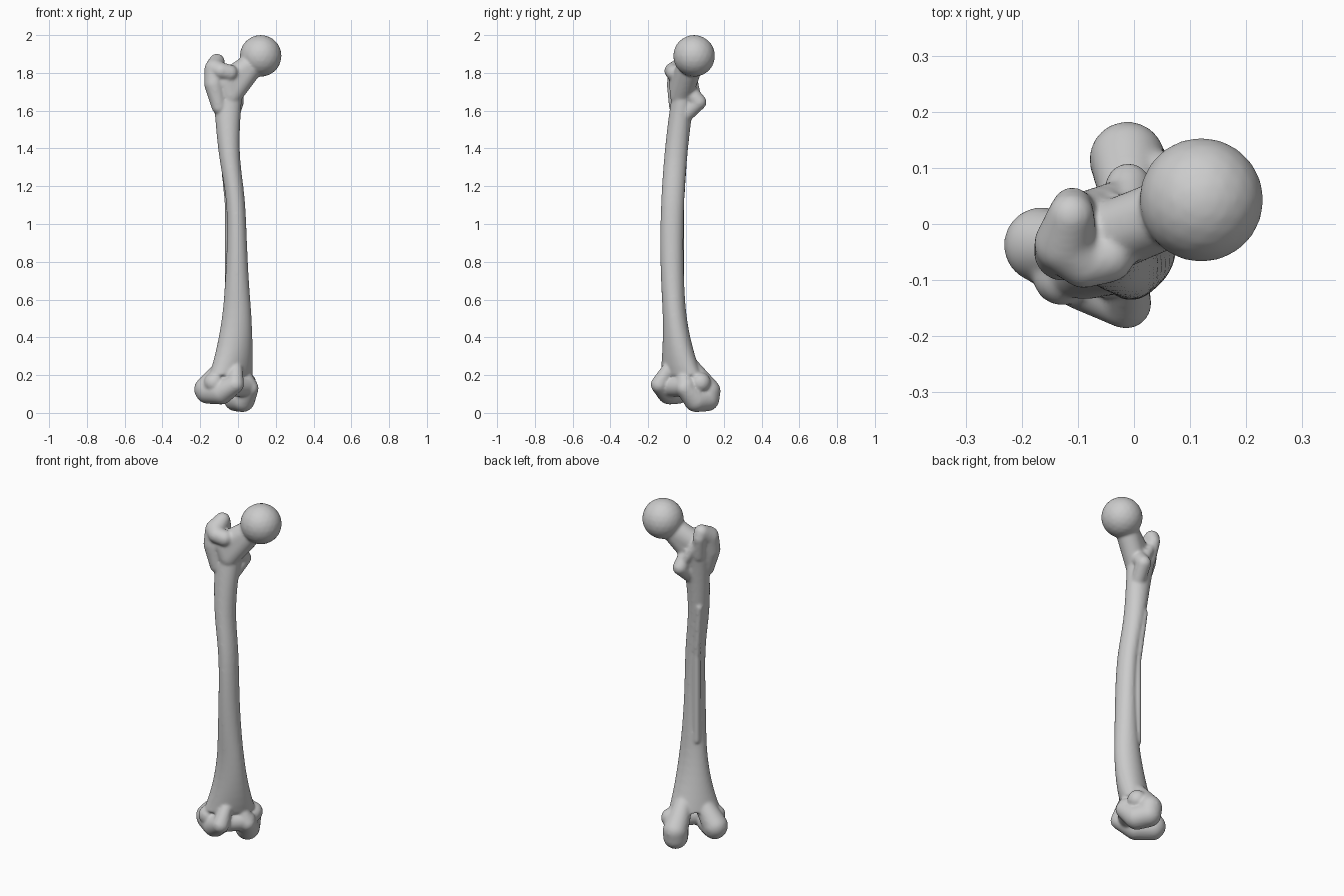
import bpy, bmesh
from math import cos, acos, pi, tanh
from mathutils import Vector

cube = bpy.data.objects.get("Cube")
if cube:
    bpy.data.objects.remove(cube, do_unlink=True)

bone = bmesh.new()

# Unit ball used by every rounded lump
ball_mesh = bmesh.new()
bmesh.ops.create_icosphere(ball_mesh, subdivisions=3, radius=1)
unit_ball = [v.co.copy() for v in ball_mesh.verts]
ball_mesh.free()


def ball(x, y, z, r):
    """Points of a ball at a landmark."""
    return [Vector((x, y, z)) + point * r for point in unit_ball]


def hull(*balls):
    """Convex skin around a group of balls."""
    verts = [bone.verts.new(point) for points in balls for point in points]
    bmesh.ops.convex_hull(bone, input=verts)
    loose = [v for v in verts if v.is_valid and not v.link_faces]
    bmesh.ops.delete(bone, geom=loose, context='VERTS')


def chain(*balls):
    """Tapered limbs joining each ball to the next."""
    for first, second in zip(balls, balls[1:]):
        hull(first, second)


def shaft_ring(z, sides=32):
    """Skewed ellipse that bows forward, drifts sideways and flares to both ends."""
    flare = max(0, 0.6 - z) ** 2
    centre_x = -0.03 - 0.025 * tanh((z - 1.25) * 6) - 0.2 * flare
    centre_y = -0.075 + 0.1 * (z - 0.9) ** 2
    radius_x = 0.05 + 0.08 * (z - 1.1) ** 2
    radius_y = 0.061 + 0.3 * flare
    phase = acos(3 * flare)
    turns = [2 * pi * i / sides for i in range(sides)]
    return [bone.verts.new((centre_x + radius_x * cos(turn),
                            centre_y + radius_y * cos(turn - phase), z))
            for turn in turns]


# Shaft
rings = [shaft_ring(step / 20) for step in range(4, 36)]
for lower, upper in zip(rings, rings[1:]):
    for i in range(len(lower)):
        bone.faces.new((lower[i - 1], lower[i], upper[i], upper[i - 1]))
bone.faces.new(rings[0])
bone.faces.new(rings[-1])

# Rough ridge down the back of the shaft
ridge_low = ball(x=-0.05, y=-0.03, z=0.6, r=0.02)
ridge_middle = ball(x=-0.05, y=-0.03, z=1.1, r=0.02)
ridge_high = ball(x=-0.08, y=-0.01, z=1.4, r=0.02)
chain(ridge_low, ridge_middle, ridge_high)

# Ball head
hull(ball(x=0.12, y=0.043, z=1.89, r=0.111))

# Neck, taller than it is deep
neck_root_top = ball(x=-0.07, y=-0.03, z=1.75, r=0.06)
neck_root_bottom = ball(x=-0.04, y=-0.025, z=1.68, r=0.06)
neck_end_top = ball(x=0.09, y=0.03, z=1.86, r=0.06)
neck_end_bottom = ball(x=0.08, y=0.03, z=1.84, r=0.06)
hull(neck_root_top, neck_root_bottom, neck_end_top, neck_end_bottom)

# Large outer knob with a hooked tip at the back
knob_root = ball(x=-0.1, y=-0.05, z=1.62, r=0.04)
knob_side = ball(x=-0.127, y=-0.05, z=1.74, r=0.052)
knob_top = ball(x=-0.123, y=-0.035, z=1.82, r=0.055)
knob_hook = ball(x=-0.112, y=0.015, z=1.86, r=0.042)
knob_back = ball(x=-0.11, y=0.03, z=1.83, r=0.036)
knob_tail = ball(x=-0.09, y=0.01, z=1.72, r=0.04)
chain(knob_root, knob_side, knob_top, knob_hook, knob_back, knob_tail)

# Shoulder running from the knob to the front of the neck
shoulder = ball(x=-0.09, y=-0.07, z=1.81, r=0.045)
shoulder_end = ball(x=-0.045, y=-0.06, z=1.8, r=0.045)
chain(knob_top, shoulder, shoulder_end)

# Small inner knob at the back, with a crest up to the large one
small_root = ball(x=-0.03, y=0, z=1.58, r=0.04)
small_knob = ball(x=-0.01, y=0.068, z=1.645, r=0.041)
small_top = ball(x=-0.02, y=0, z=1.72, r=0.045)
chain(small_root, small_knob, small_top)
crest_start = ball(x=-0.01, y=0.06, z=1.65, r=0.025)
crest_end = ball(x=-0.1, y=0.03, z=1.8, r=0.025)
chain(crest_start, crest_end)


def knee_ball(side, out, back, z, r):
    """Ball beside the knee's middle line; the joint is turned 45 degrees."""
    across = side * out - 0.035
    diagonal = 0.5 ** 0.5
    return ball((across - back) * diagonal, (across + back) * diagonal, z, r)


# Two condyles, the inner one set lower and further back
bridge = []
for side, drop in ((-1, 0), (1, 0.04)):
    neck = knee_ball(side, out=0.04, back=drop - 0.06, z=0.23, r=0.035)
    front = knee_ball(side, out=0.075, back=drop - 0.09, z=0.15 - drop / 2, r=0.046)
    under = knee_ball(side, out=0.09, back=drop / 2, z=0.11 - drop, r=0.066)
    heel = knee_ball(side, out=0.106, back=0.085, z=0.115 - drop, r=0.067)
    rear = knee_ball(side, out=0.108, back=0.09, z=0.125 - drop / 4, r=0.068)
    root = knee_ball(side, out=0.05, back=0.02, z=0.24, r=0.05)
    chain(neck, front, under, heel, rear, root)
    # Side bump
    hull(knee_ball(side, out=0.12, back=0.025, z=0.16, r=0.054))
    bridge.append(knee_ball(side, out=0.07, back=-0.035, z=0.14, r=0.055))
# Bridge between them, leaving a notch behind
hull(*bridge)

# Fuse everything into one smooth skin
bmesh.ops.recalc_face_normals(bone, faces=bone.faces)
mesh = bpy.data.meshes.new("thigh_bone")
bone.to_mesh(mesh)
bone.free()
thigh_bone = bpy.data.objects.new("thigh_bone", mesh)
bpy.context.collection.objects.link(thigh_bone)
fuse = thigh_bone.modifiers.new("fuse", 'REMESH')
fuse.mode = 'VOXEL'
fuse.voxel_size = 0.007
fuse.use_smooth_shade = True
soften = thigh_bone.modifiers.new("soften", 'SMOOTH')
soften.factor = 0.5
soften.iterations = 10

# Bone colour
grey = bpy.data.materials.new("bone_grey")
grey.use_nodes = True
colour = (0.6, 0.6, 0.6, 1)
grey.diffuse_color = colour
grey.node_tree.nodes["Principled BSDF"].inputs["Base Color"].default_value = colour
mesh.materials.append(grey)
